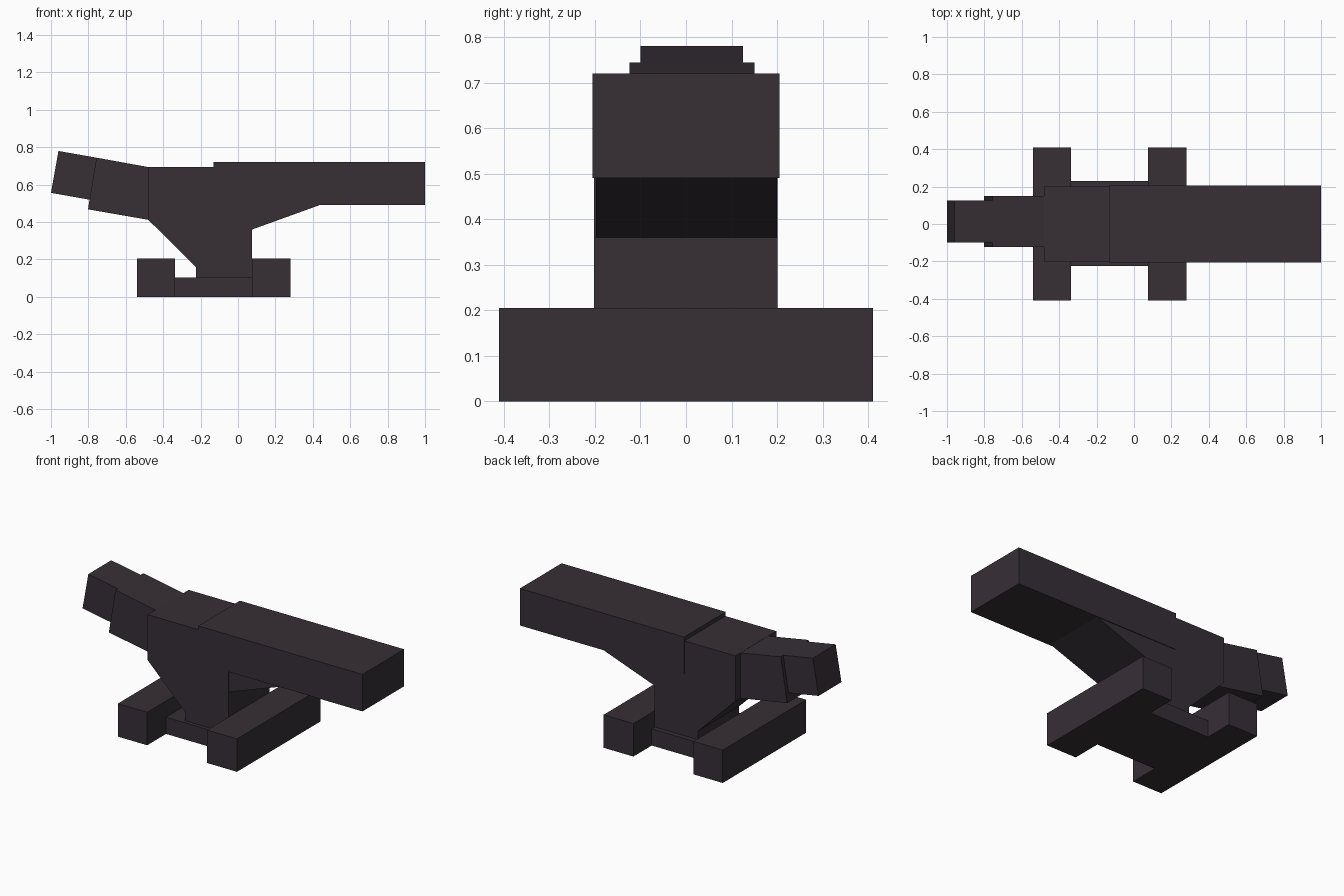
import bpy
import bmesh

cube = bpy.data.objects.get("Cube")
if cube:
    bpy.data.objects.remove(cube, do_unlink=True)

# Single dark material
metal = bpy.data.materials.new("dark_plum_grey")
metal.use_nodes = True
colour = (0.038, 0.029, 0.037, 1.0)
metal.diffuse_color = colour
bsdf = next(n for n in metal.node_tree.nodes if n.type == 'BSDF_PRINCIPLED')
bsdf.inputs["Base Color"].default_value = colour
bsdf.inputs["Roughness"].default_value = 0.8


def prism(name, profile, y0, y1):
    """Extrude a side profile of (x, z) points from y0 to y1."""
    bm = bmesh.new()
    face = bm.faces.new([bm.verts.new((x, y0, z)) for x, z in profile])
    out = bmesh.ops.extrude_face_region(bm, geom=[face])
    moved = [g for g in out["geom"] if isinstance(g, bmesh.types.BMVert)]
    bmesh.ops.translate(bm, verts=moved, vec=(0, y1 - y0, 0))
    bmesh.ops.recalc_face_normals(bm, faces=bm.faces)
    mesh = bpy.data.meshes.new(name)
    bm.to_mesh(mesh)
    bm.free()
    mesh.materials.append(metal)
    obj = bpy.data.objects.new(name, mesh)
    bpy.context.collection.objects.link(obj)
    return obj


def box(name, x0, x1, y0, y1, z0, z1):
    return prism(name, [(x0, z0), (x1, z0), (x1, z1), (x0, z1)], y0, y1)


# Base: two cross bars joined by a low plate
box("rear_foot_bar", -0.54, -0.338, -0.41, 0.41, 0, 0.205)
box("front_foot_bar", 0.075, 0.28, -0.41, 0.41, 0, 0.205)
box("base_plate", -0.338, 0.075, -0.225, 0.23, 0, 0.104)

# Pedestal and body in one silhouette, sloping in under the rear
prism("body", [(-0.225, 0.104), (0.075, 0.104), (0.075, 0.695),
               (-0.48, 0.695), (-0.48, 0.412), (-0.225, 0.16)], -0.202, 0.201)

# Long barrel with a wedge brace beneath it
box("barrel", -0.13, 1.0, -0.205, 0.205, 0.49, 0.72)
prism("barrel_brace", [(0.075, 0.36), (0.435, 0.49), (0.075, 0.49)], -0.197, 0.2)

# Tilted, stepped rear section
prism("rear_neck", [(-0.48, 0.412), (-0.48, 0.694),
                    (-0.757, 0.744), (-0.802, 0.468)], -0.124, 0.15)
prism("rear_tip", [(-0.79, 0.519), (-0.757, 0.744),
                   (-0.96, 0.78), (-1.0, 0.556)], -0.1, 0.125)
